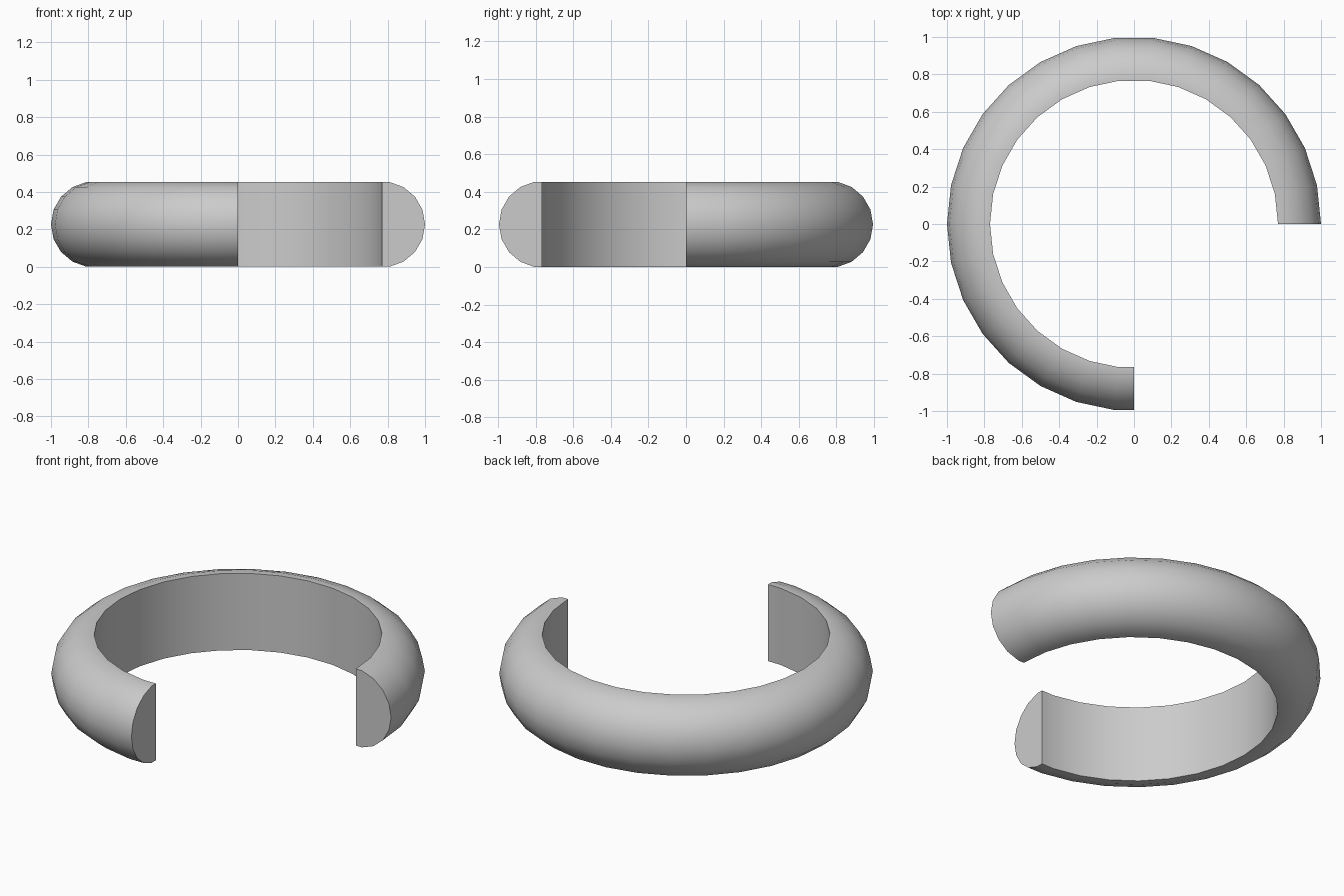
import bpy, bmesh
from math import sin, cos, radians

old = bpy.data.objects.get("Cube")
if old:
    bpy.data.objects.remove(old)

CENTRE, TUBE = 0.77, 0.23
SIDES, STEP = 18, 12
HALF_H = TUBE * cos(radians(180 / SIDES))

# grey material
grey = bpy.data.materials.new("light grey")
grey.use_nodes = True
colour = (0.6, 0.6, 0.6, 1)
grey.diffuse_color = colour
grey.node_tree.nodes["Principled BSDF"].inputs["Base Color"].default_value = colour

# D-shaped profile (radius, height): rounded outside, flat inside
turn = 360 / SIDES
reach = SIDES // 4
profile = [(CENTRE, -HALF_H)]
profile += [(CENTRE + TUBE * cos(radians(k * turn)), TUBE * sin(radians(k * turn)))
            for k in range(-reach, reach + 1)]
profile.append((CENTRE, HALF_H))

# sweep three quarters of a turn; the last facet is cut halfway
rings = [(a, 1) for a in range(0, 270, STEP)]
rings.append((270, cos(radians(STEP / 2))))

bm = bmesh.new()
loops = []
for angle, scale in rings:
    c, s = cos(radians(angle)) * scale, sin(radians(angle)) * scale
    loops.append([bm.verts.new((r * c, r * s, z + HALF_H)) for r, z in profile])
count = len(profile)
for a, b in zip(loops, loops[1:]):
    for i in range(count):
        j = (i + 1) % count
        bm.faces.new((a[i], b[i], b[j], a[j]))

# flat end caps
bm.faces.new(loops[0])
bm.faces.new(loops[-1])
bmesh.ops.recalc_face_normals(bm, faces=bm.faces)

mesh = bpy.data.meshes.new("open_ring")
bm.to_mesh(mesh)
bm.free()
ring = bpy.data.objects.new("open_ring", mesh)
bpy.context.collection.objects.link(ring)
mesh.materials.append(grey)

# smooth curves, crisp rims and caps
bpy.ops.object.select_all(action="DESELECT")
ring.select_set(True)
bpy.context.view_layer.objects.active = ring
bpy.ops.object.shade_smooth_by_angle(angle=radians(30))
